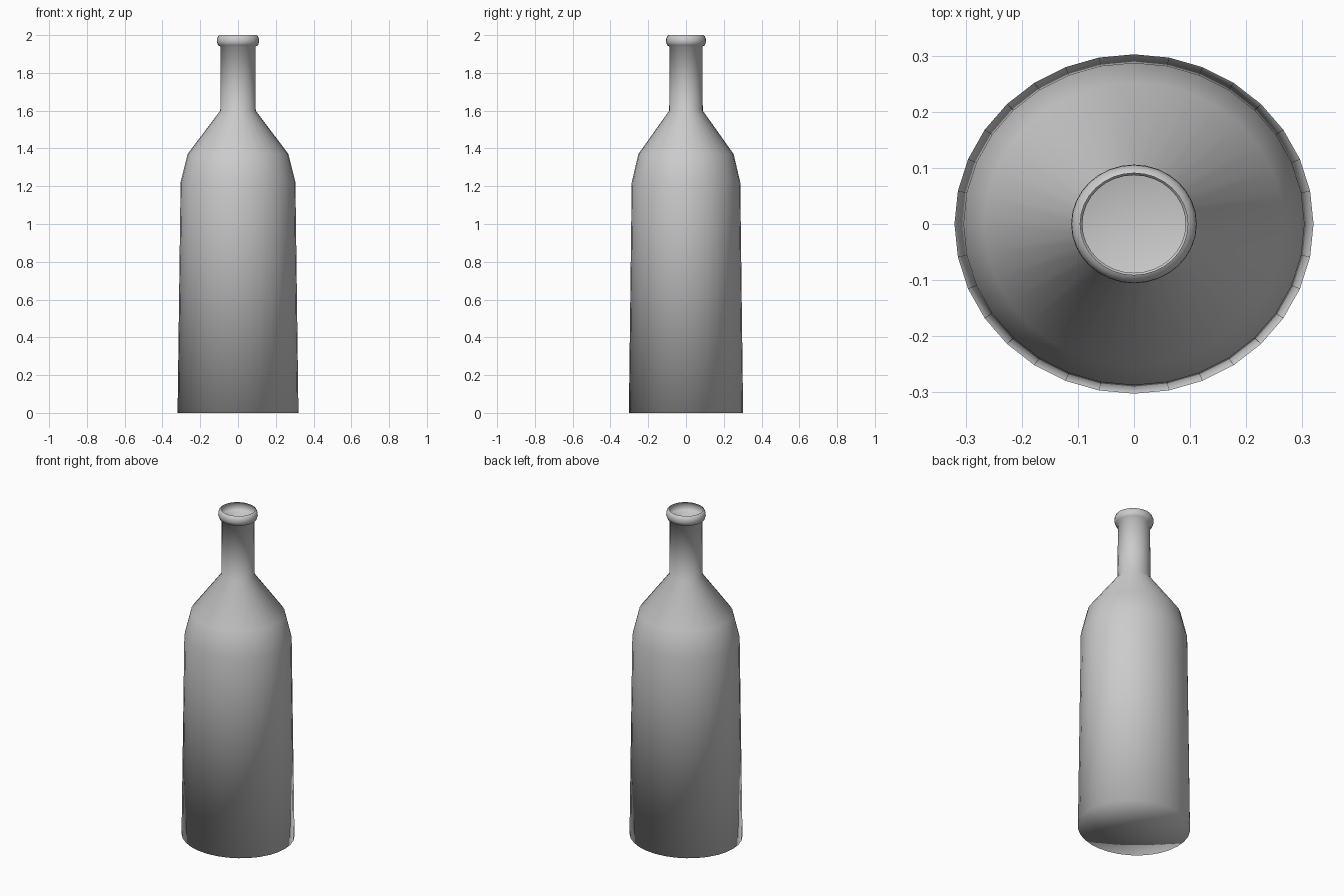
import bpy
import bmesh
from math import cos, sin, tau

cube = bpy.data.objects.get("Cube")
if cube:
    bpy.data.objects.remove(cube)

SIDES = 32
DEPTH_RATIO = 0.945  # the bottle is slightly oval

# Radius and height, from the base rim up to the open mouth
PROFILE = [
    (0.32, 0), (0.304, 1.22), (0.267, 1.37), (0.094, 1.6),
    (0.092, 1.94), (0.105, 1.945), (0.112, 1.965), (0.111, 1.98),
    (0.105, 1.995), (0.096, 2),
]


def make_material(name, color):
    mat = bpy.data.materials.new(name)
    mat.use_nodes = True
    mat.diffuse_color = color
    mat.node_tree.nodes["Principled BSDF"].inputs["Base Color"].default_value = color
    return mat


def ring(bm, radius, z):
    angles = [tau * i / SIDES for i in range(SIDES)]
    return [bm.verts.new((radius * cos(a), radius * DEPTH_RATIO * sin(a), z))
            for a in angles]


# Thin shell: stacked rings joined by quads
bm = bmesh.new()
rings = [ring(bm, r, z) for r, z in PROFILE]
for low, high in zip(rings, rings[1:]):
    for i in range(SIDES):
        j = (i + 1) % SIDES
        bm.faces.new((low[i], low[j], high[j], high[i]))

# Flat base as a fan around its centre
centre = bm.verts.new((0, 0, 0))
for i in range(SIDES):
    bm.faces.new((centre, rings[0][(i + 1) % SIDES], rings[0][i]))

for face in bm.faces:
    face.smooth = True

mesh = bpy.data.meshes.new("bottle")
bm.to_mesh(mesh)
bm.free()
mesh.materials.append(make_material("plain grey", (0.6, 0.6, 0.6, 1)))
bottle = bpy.data.objects.new("bottle", mesh)
bpy.context.collection.objects.link(bottle)
